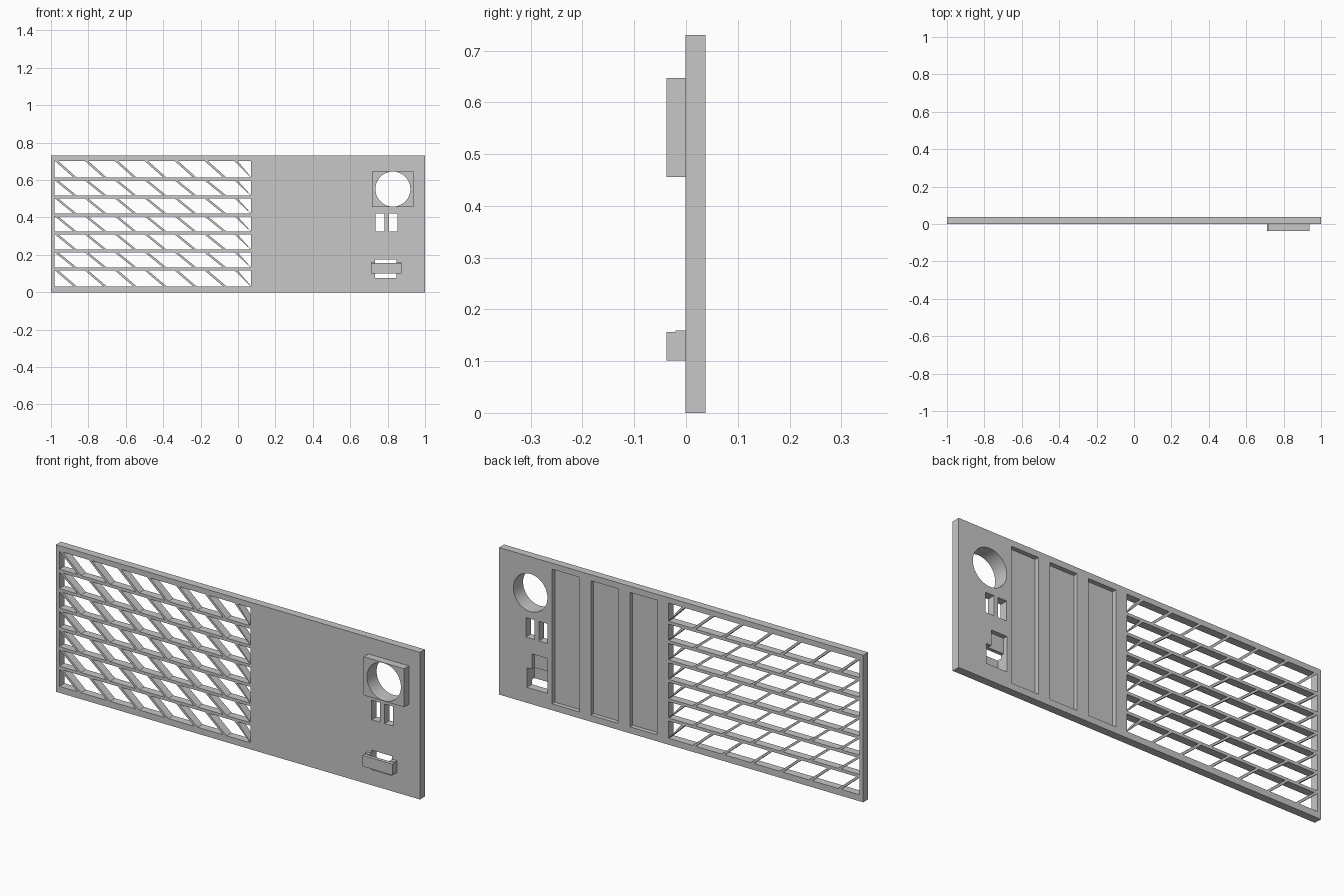
import bpy, bmesh, math
from mathutils import Vector

cube = bpy.data.objects.get("Cube")
if cube:
    bpy.data.objects.remove(cube, do_unlink=True)

grey = bpy.data.materials.new("light grey")
grey.use_nodes = True
COLOUR = (0.57, 0.57, 0.57, 1)
grey.diffuse_color = COLOUR
grey.node_tree.nodes["Principled BSDF"].inputs["Base Color"].default_value = COLOUR

FRONT, BACK, NOSE = -0.001, 0.038, -0.038   # plate faces and raised trim face
HEIGHT = 0.73
MID = -0.02                                  # inner face of the handle bar


def prism(name, outline, y0, y1):
    """Extrude an x-z outline from y0 to y1."""
    bm = bmesh.new()
    face = bm.faces.new([bm.verts.new((x, y0, z)) for x, z in outline])
    new = bmesh.ops.extrude_face_region(bm, geom=[face])["geom"]
    verts = [v for v in new if isinstance(v, bmesh.types.BMVert)]
    bmesh.ops.translate(bm, verts=verts, vec=Vector((0, y1 - y0, 0)))
    bmesh.ops.recalc_face_normals(bm, faces=bm.faces)
    mesh = bpy.data.meshes.new(name)
    bm.to_mesh(mesh)
    bm.free()
    mesh.materials.append(grey)
    ob = bpy.data.objects.new(name, mesh)
    bpy.context.collection.objects.link(ob)
    return ob


def box(name, x0, x1, z0, z1, y0=FRONT, y1=BACK):
    return prism(name, [(x0, z0), (x1, z0), (x1, z1), (x0, z1)], y0, y1)


def cut(target, cutter):
    """Subtract the cutter, apply the result and discard the cutter."""
    cutter.hide_render = True
    mod = target.modifiers.new("cut", "BOOLEAN")
    mod.operation, mod.solver, mod.object = "DIFFERENCE", "EXACT", cutter
    bpy.context.view_layer.objects.active = target
    bpy.ops.object.modifier_apply(modifier=mod.name)
    bpy.data.objects.remove(cutter, do_unlink=True)


# Plate with the large grille window
panel = box("panel", -1, 1, 0, HEIGHT)
LEFT, RIGHT, LOW, HIGH = -0.98, 0.07, 0.032, 0.703
cut(panel, box("window_cutter", LEFT, RIGHT, LOW, HIGH, -0.1, 0.1))

# Shallow pockets in the back
for x0 in (0.132, 0.346, 0.559):
    cut(panel, box("pocket_cutter", x0, x0 + 0.15, LOW, 0.70, 0.016, 0.1))

# Two small slots and the opening behind the handle
for x0 in (0.735, 0.806):
    cut(panel, box("slot_cutter", x0, x0 + 0.047, 0.325, 0.422, -0.1, 0.1))
cut(panel, box("handle_opening_cutter", 0.733, 0.847, 0.077, 0.174, -0.1, 0.1))
cut(panel, box("handle_recess_cutter", 0.733, 0.82, 0.15, 0.25, 0.016, 0.1))

# Square raised bezel with a round hole through it and the plate
bezel = box("round_hole_bezel", 0.717, 0.939, 0.456, 0.647, NOSE, FRONT)
circle = [(0.828 + 0.0935 * math.cos(math.tau * i / 64),
           0.5515 + 0.0935 * math.sin(math.tau * i / 64)) for i in range(64)]
for part in (panel, bezel):
    cut(part, prism("round_cutter", circle, -0.1, 0.1))

# Bridge handle: front bar on two legs
box("handle_bar", 0.711, 0.875, 0.101, 0.156, NOSE, MID)
box("handle_leg_right", 0.711, 0.733, 0.101, 0.159, MID, FRONT)
box("handle_leg_left", 0.847, 0.875, 0.101, 0.159, MID, FRONT)

# Grille: horizontal bars, with slanted slats between them
half = 0.0075
centres = [0.125 + 0.0962 * i for i in range(6)]
for z in centres:
    box("grille_bar", LEFT, RIGHT, z - half, z + half)
floors = [LOW] + [z + half for z in centres]
ceilings = [z - half for z in centres] + [HIGH]
lean, wide = 0.1, 0.018
for z0, z1 in zip(floors, ceilings):
    for k in range(7):
        x = LEFT + 0.16 * k
        end = min(x + lean + wide, RIGHT)
        start = min(x + lean, RIGHT - 0.002)
        prism("grille_slat", [(start, z0), (end, z0), (x + wide, z1), (x, z1)], FRONT, BACK)

# Smooth the round hole, keep corners sharp
for part in (panel, bezel):
    bpy.ops.object.select_all(action="DESELECT")
    part.select_set(True)
    bpy.context.view_layer.objects.active = part
    bpy.ops.object.shade_smooth_by_angle(angle=math.radians(30))
